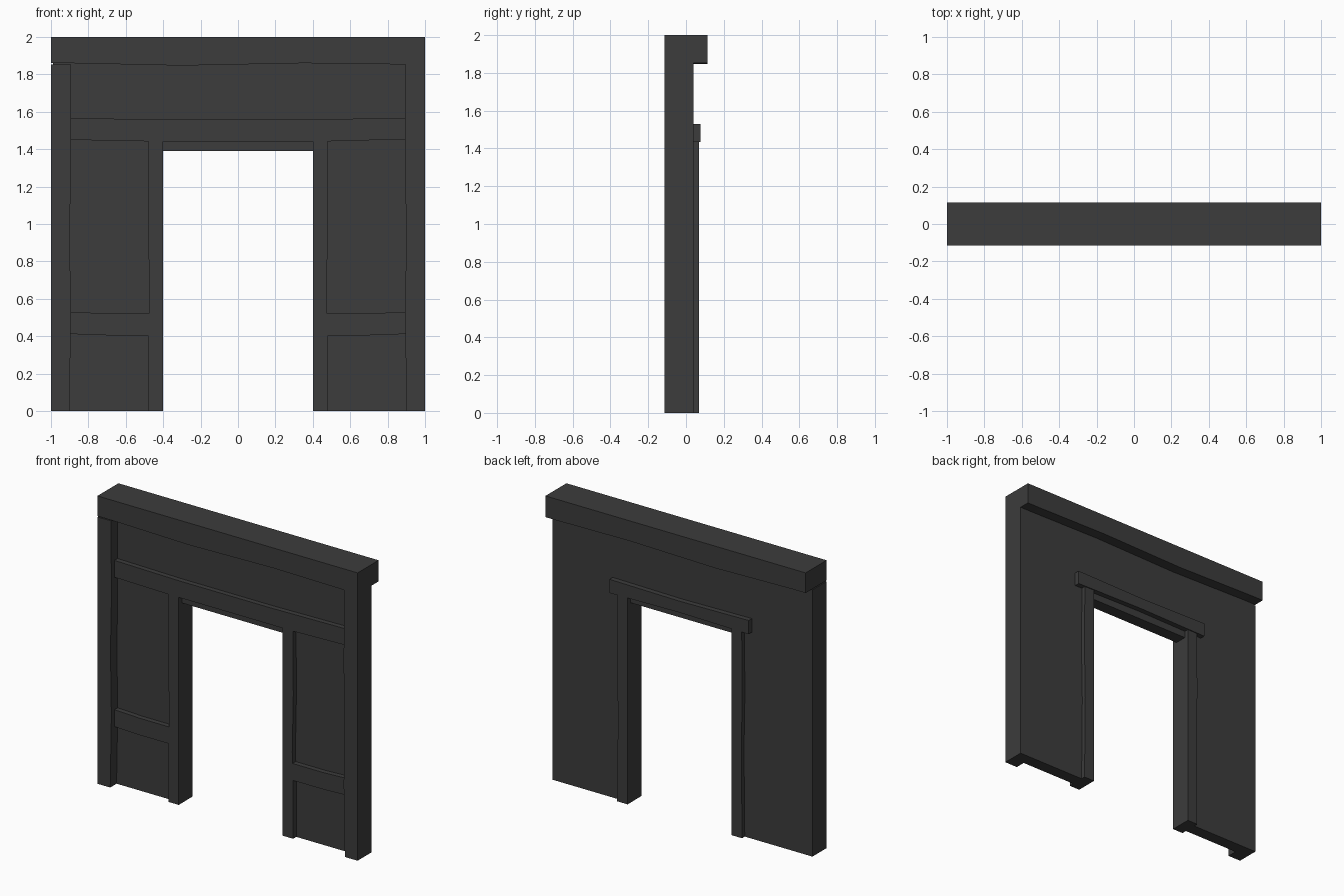
import bpy

if "Cube" in bpy.data.objects:
    bpy.data.objects.remove(bpy.data.objects["Cube"])

mat = bpy.data.materials.new("dark_grey")
mat.diffuse_color = (0.045, 0.045, 0.045, 1)
mat.use_nodes = True
mat.node_tree.nodes["Principled BSDF"].inputs["Base Color"].default_value = mat.diffuse_color

FRONT, TRIM, PANEL, BACK = -0.115, -0.08, -0.045, 0.04


def prism(name, outline, y0, y1):
    """Extrude an (x, z) outline from y0 to y1."""
    n = len(outline)
    verts = [(x, y, z) for y in (y0, y1) for x, z in outline]
    area = sum(outline[i][0] * outline[(i + 1) % n][1] - outline[(i + 1) % n][0] * outline[i][1]
               for i in range(n))
    faces = [list(range(n)), list(range(2 * n - 1, n - 1, -1))]
    faces += [[i, i + n, (i + 1) % n + n, (i + 1) % n] for i in range(n)]
    if area < 0:
        faces = [f[::-1] for f in faces]
    me = bpy.data.meshes.new(name)
    me.from_pydata(verts, [], faces)
    me.materials.append(mat)
    ob = bpy.data.objects.new(name, me)
    bpy.context.collection.objects.link(ob)
    return ob


def both_sides(name, outline, y0, y1):
    for side, s in (("left", -1), ("right", 1)):
        prism(f"{side}_{name}", [(s * x, z) for x, z in outline], y0, y1)


# Recessed wall panel with the door opening
prism("wall_panel", [(-0.99, 0), (-0.4, 0), (-0.4, 1.39), (0.4, 1.39), (0.4, 0),
                     (0.99, 0), (0.99, 1.9), (-0.99, 1.9)], PANEL, BACK)

# Top beam with a slightly hand-cut lower edge
prism("top_beam", [(-1, 2), (-1, 1.86), (-0.9, 1.86), (-0.3, 1.847), (0.35, 1.86),
                   (0.9, 1.853), (1, 1.853), (1, 2)], FRONT, 0.115)

# Outer posts
both_sides("outer_post", [(1, 0), (1, 1.853), (0.895, 1.855), (0.893, 1.3), (0.9, 0.95),
                          (0.893, 0.5), (0.902, 0)], FRONT, BACK)

# Cross rail above the door
prism("upper_rail", [(-0.9, 1.45), (-0.48, 1.442), (0.48, 1.442), (0.9, 1.453),
                     (0.9, 1.567), (0.3, 1.558), (-0.4, 1.558), (-0.9, 1.567)], TRIM, PANEL)

# Door posts on the front, and low rails between the posts
both_sides("door_post", [(0.4, 0), (0.48, 0), (0.48, 0.4), (0.473, 0.6), (0.481, 1.0),
                         (0.478, 1.442), (0.4, 1.442)], TRIM, PANEL)
both_sides("low_rail", [(0.476, 0.405), (0.7, 0.405), (0.9, 0.412), (0.9, 0.53),
                        (0.7, 0.522), (0.476, 0.522)], TRIM, PANEL)

# Door casing and header on the back
both_sides("back_casing", [(0.4, 0), (0.48, 0), (0.474, 0.6), (0.481, 1.0),
                           (0.477, 1.442), (0.4, 1.442)], BACK, 0.07)
prism("back_header", [(-0.535, 1.435), (0, 1.443), (0.535, 1.435), (0.535, 1.53),
                      (0, 1.522), (-0.535, 1.53)], BACK, 0.076)
